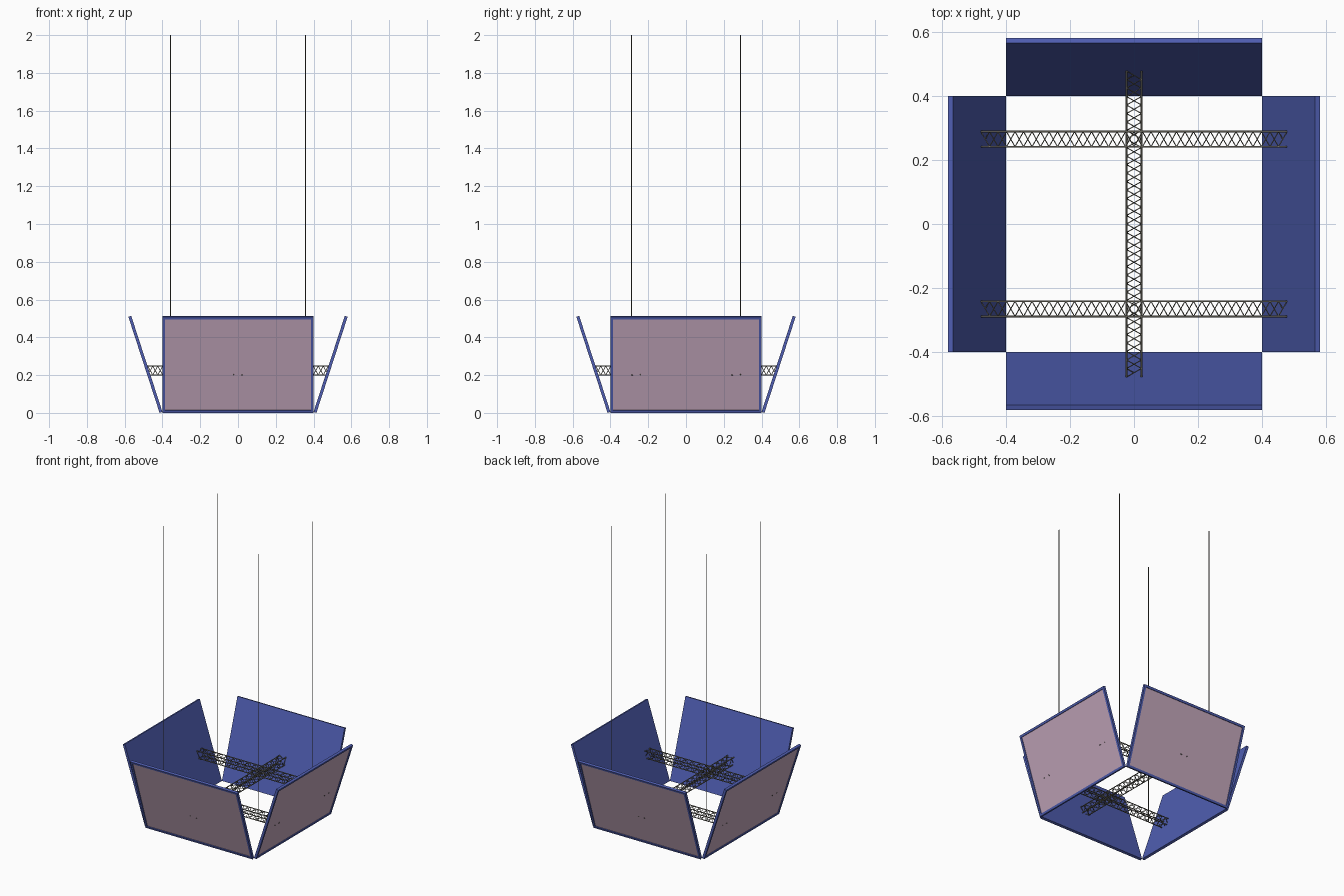
import bpy, bmesh, math
from mathutils import Vector, Matrix

cube = bpy.data.objects.get("Cube")
if cube:
    bpy.data.objects.remove(cube, do_unlink=True)


def material(name, srgb):
    color = [(c / 255) ** 2.2 for c in srgb] + [1]
    m = bpy.data.materials.new(name)
    m.use_nodes = True
    m.diffuse_color = color
    m.node_tree.nodes["Principled BSDF"].inputs["Base Color"].default_value = color
    return m


BLUE = material("frame_blue", (80, 94, 176))
PINK = material("screen_mauve", (196, 167, 188))
STEEL = material("truss_steel", (110, 108, 98))


def finish(name, bm, mats, smooth=False):
    mesh = bpy.data.meshes.new(name)
    bm.to_mesh(mesh)
    bm.free()
    for m in mats:
        mesh.materials.append(m)
    ob = bpy.data.objects.new(name, mesh)
    bpy.context.collection.objects.link(ob)
    if smooth:
        bpy.ops.object.select_all(action='DESELECT')
        ob.select_set(True)
        bpy.context.view_layer.objects.active = ob
        bpy.ops.object.shade_smooth_by_angle(angle=math.radians(60))
    return ob


def rod(bm, a, b, radius, sides=8):
    a, b = Vector(a), Vector(b)
    d = b - a
    mat = Matrix.Translation((a + b) / 2) @ d.to_track_quat('Z', 'Y').to_matrix().to_4x4()
    bmesh.ops.create_cone(bm, cap_ends=True, segments=sides, radius1=radius,
                          radius2=radius, depth=d.length, matrix=mat)


# Leaning screens: a blue slab whose outer face is inset and recessed
WIDTH, HEIGHT, THICK, TILT = 0.8, 0.535, 0.016, math.radians(18)


def screen(name, turn):
    bm = bmesh.new()
    bmesh.ops.create_cube(bm, size=1, matrix=Matrix.Translation((0, -THICK / 2, HEIGHT / 2))
                          @ Matrix.Diagonal((WIDTH, THICK, HEIGHT, 1)))
    outer = min(bm.faces, key=lambda f: f.calc_center_median().y)
    bmesh.ops.inset_region(bm, faces=[outer], thickness=0.02)
    bmesh.ops.inset_region(bm, faces=[outer], thickness=0.0005, depth=-0.005)
    outer.material_index = 1
    bm.transform(Matrix.Rotation(turn, 4, 'Z')
                 @ Matrix.Translation((0, -0.4, THICK * math.sin(TILT)))
                 @ Matrix.Rotation(TILT, 4, 'X'))
    finish(name, bm, [BLUE, PINK])


for i, side in enumerate(("front", "left", "back", "right")):
    screen(side + "_screen", i * math.pi / 2)

# Square lattice trusses: four chords with zigzag braces on each side
SPAN, HALF, LEVEL, BAYS = 0.478, 0.0235, 0.224, 36


def truss(name, offset, turn):
    bm = bmesh.new()
    corners = [(-HALF, -HALF), (HALF, -HALF), (HALF, HALF), (-HALF, HALF)]
    step = 2 * SPAN / BAYS
    for i, c in enumerate(corners):
        rod(bm, (-SPAN, *c), (SPAN, *c), 0.003)
        pair = (c, corners[(i + 1) % 4])
        for k in range(BAYS):
            x = -SPAN + k * step
            rod(bm, (x, *pair[k % 2]), (x + step, *pair[(k + 1) % 2]), 0.0018, 6)
    bm.transform(Matrix.Translation((0, offset, LEVEL)) @ Matrix.Rotation(turn, 4, 'Z'))
    finish(name, bm, [STEEL], True)


truss("front_truss", -0.265, 0)
truss("back_truss", 0.265, 0)
truss("cross_truss", 0, math.pi / 2)

# Hanging cables rising from the outer chords
for sx, xname in ((-1, "right"), (1, "left")):
    for sy, yname in ((-1, "front"), (1, "back")):
        bm = bmesh.new()
        x, y = sx * 0.357, sy * 0.288
        rod(bm, (x, y, LEVEL - HALF), (x, y, 2), 0.002)
        finish(f"{yname}_{xname}_cable", bm, [STEEL], True)
